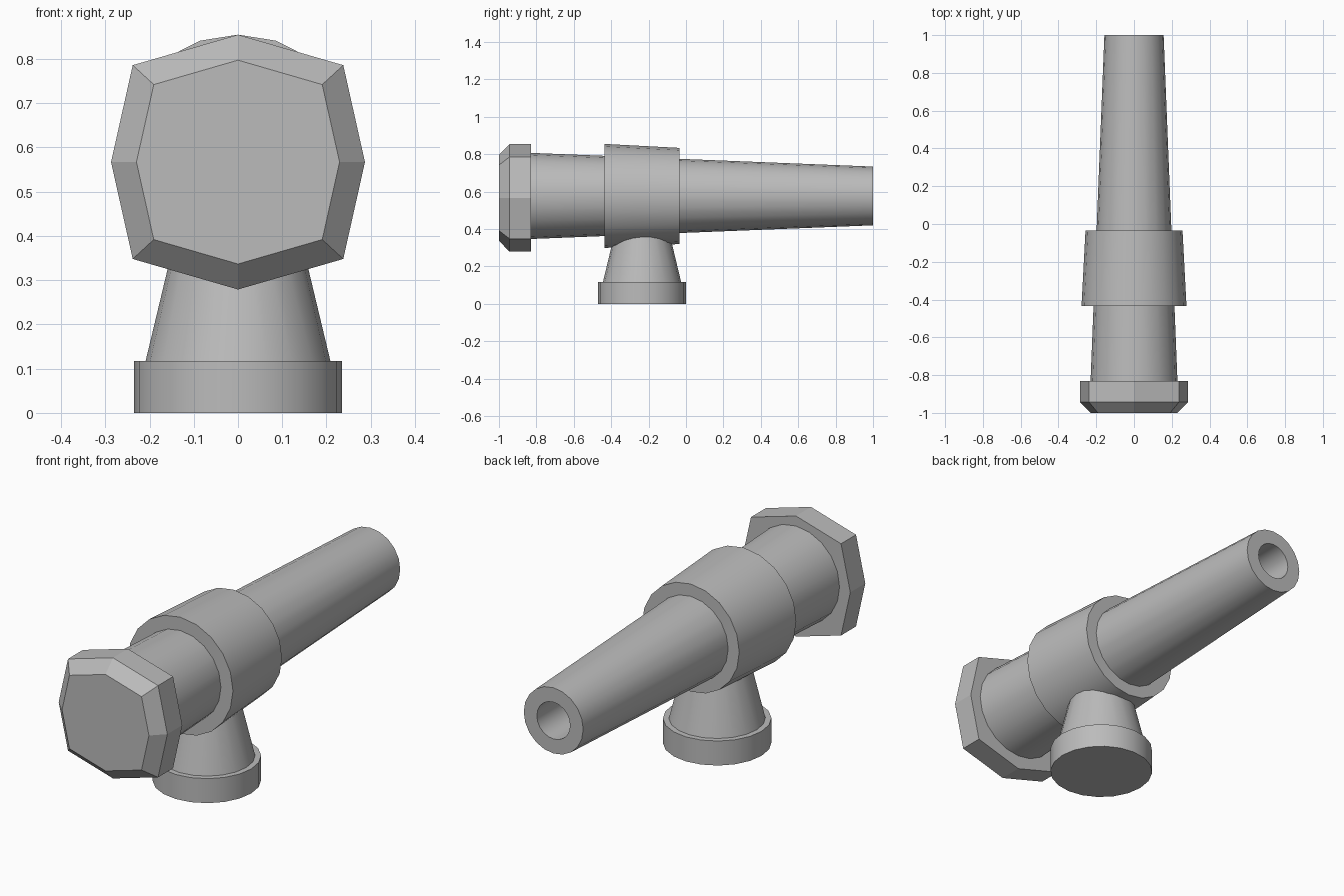
import bpy, bmesh
from math import sin, cos, tau, radians
from mathutils import Matrix, Vector

cube = bpy.data.objects.get("Cube")
if cube:
    bpy.data.objects.remove(cube)

metal = bpy.data.materials.new("grey_metal")
metal.use_nodes = True
metal.diffuse_color = (0.5, 0.5, 0.5, 1)
metal.node_tree.nodes["Principled BSDF"].inputs["Base Color"].default_value = (0.5, 0.5, 0.5, 1)

ROUND = [(sin(tau * i / 20), cos(tau * i / 20)) for i in range(20)]
ALONG_Y = Matrix(((1, 0, 0), (0, 0, 1), (0, 1, 0)))
ALONG_Z = Matrix.Identity(3)


def loft(name, section, profile, axis, centre, smooth=True):
    """Scale a section along an axis; profile holds (position, radius) pairs."""
    bm = bmesh.new()
    rings = [[bm.verts.new(axis @ Vector((u * r, v * r, p)) + Vector(centre))
              for u, v in section] for p, r in profile]
    n = len(section)
    for a, b in zip(rings, rings[1:]):
        for i in range(n):
            j = (i + 1) % n
            bm.faces.new((a[i], a[j], b[j], b[i]))
    bm.faces.new(rings[0])
    bm.faces.new(rings[-1])
    bmesh.ops.recalc_face_normals(bm, faces=bm.faces)
    mesh = bpy.data.meshes.new(name)
    bm.to_mesh(mesh)
    bm.free()
    mesh.materials.append(metal)
    obj = bpy.data.objects.new(name, mesh)
    bpy.context.collection.objects.link(obj)
    if smooth:
        bpy.ops.object.select_all(action='DESELECT')
        bpy.context.view_layer.objects.active = obj
        obj.select_set(True)
        bpy.ops.object.shade_smooth_by_angle(angle=radians(30))
    return obj


# Tapered barrel with a bore sunk into the muzzle
loft("barrel", ROUND, [(-0.85, 0.231), (1, 0.157), (1, 0.088), (0.3, 0.088)],
     ALONG_Y, (0, 0, 0.577))

# Wider sleeve around the barrel
loft("sleeve", ROUND, [(-0.435, 0.278), (-0.035, 0.257)], ALONG_Y, (0, 0, 0.577))

# Eight-sided breech cap with a bevelled front
quarter = [(0, 0.288), (0.238, 0.219), (0.287, 0), (0.238, -0.219)]
octagon = quarter + [(-u, -v) for u, v in quarter]
loft("breech_cap", octagon, [(-1, 0.8), (-0.943, 1), (-0.83, 1)],
     ALONG_Y, (0, 0, 0.567), smooth=False)

# Pedestal
loft("foot", ROUND, [(0, 0.235), (0.117, 0.235)], ALONG_Z, (0, -0.235, 0))
loft("pedestal", ROUND, [(0.1, 0.213), (0.48, 0.122)], ALONG_Z, (0, -0.235, 0))
